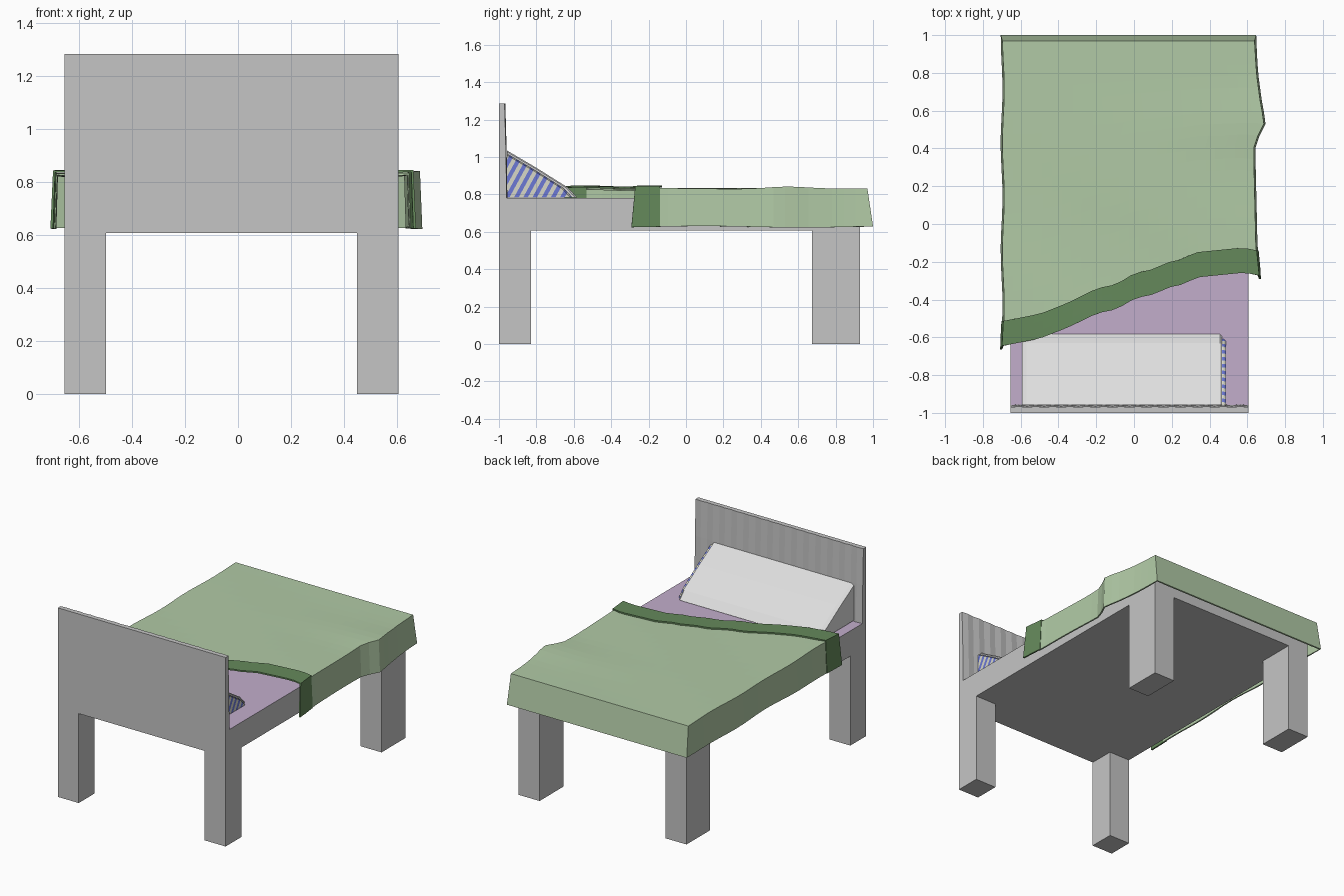
import bpy, bmesh, math
from mathutils import Vector

if "Cube" in bpy.data.objects:
    bpy.data.objects.remove(bpy.data.objects["Cube"])

def material(name, rgb):
    m = bpy.data.materials.new(name)
    m.diffuse_color = (*rgb, 1)
    m.use_nodes = True
    m.node_tree.nodes["Principled BSDF"].inputs["Base Color"].default_value = m.diffuse_color
    return m

GREY = material("grey frame", (0.56, 0.56, 0.56))
WHITE = material("white cotton", (0.73, 0.73, 0.73))
GREEN = material("light green", (0.44, 0.59, 0.38))
DARK = material("dark green", (0.13, 0.25, 0.105))
LILAC = material("lilac sheet", (0.54, 0.42, 0.60))
BLUE = material("blue stripe", (0.15, 0.19, 0.66))
CREAM = material("cream stripe", (0.68, 0.68, 0.58))

def finish(name, bm, *mats):
    me = bpy.data.meshes.new(name)
    bm.to_mesh(me)
    bm.free()
    for m in mats:
        me.materials.append(m)
    ob = bpy.data.objects.new(name, me)
    bpy.context.collection.objects.link(ob)
    return ob

def loft(rings):
    """Closed solid through a list of equal-length point rings."""
    bm = bmesh.new()
    vs = [[bm.verts.new(p) for p in r] for r in rings]
    n = len(vs[0])
    for a, b in zip(vs, vs[1:]):
        for i in range(n):
            bm.faces.new((a[i], a[(i + 1) % n], b[(i + 1) % n], b[i]))
    bm.faces.new(vs[0])
    bm.faces.new(vs[-1])
    bmesh.ops.recalc_face_normals(bm, faces=bm.faces)
    return bm

def box(x0, x1, y0, y1, z0, z1):
    return loft([[(x0, y0, z), (x1, y0, z), (x1, y1, z), (x0, y1, z)] for z in (z0, z1)])

def interp(pts, t):
    if t <= pts[0][0]:
        return pts[0][1]
    for (a, u), (b, v) in zip(pts, pts[1:]):
        if t <= b:
            return u + (v - u) * (t - a) / (b - a)
    return pts[-1][1]

XL, XR, DECK, RAIL = -0.655, 0.607, 0.78, 0.608

# Bed base with lilac sheet on its top face
bm = box(XL, XR, -1.0, 0.93, RAIL, DECK)
for f in bm.faces:
    f.material_index = 1 if f.normal.z > 0.5 else 0
finish("bed_base", bm, GREY, LILAC)

# Four square legs
for end, y0, y1 in (("head", -1.0, -0.83), ("foot", 0.675, 0.93)):
    for side, x0, x1 in (("left", XL, XL + 0.157), ("right", XR - 0.157, XR)):
        finish(f"{end}_{side}_leg", box(x0, x1, y0, y1, 0, RAIL + 0.001), GREY)

# Headboard: flat outside, faintly ribbed and tapered inside
def head_ring(z, y):
    n = 28
    ribs = [(XR + (XL - XR) * i / n, y + (0.002 if i % 2 else -0.002), z) for i in range(n + 1)]
    return [(XL, -1.0, z), (XR, -1.0, z)] + ribs
finish("headboard", loft([head_ring(DECK - 0.001, -0.957), head_ring(1.04, -0.961),
                          head_ring(1.285, -0.968)]), GREY)

# Pillow case: wedge leaning on the headboard
PROFILE = [(-0.957, 0.785), (-0.957, 1.035), (-0.80, 0.943), (-0.63, 0.836), (-0.583, 0.785)]
def wedge(x, s, drop=0.0):
    return [(x, -0.957 + (y + 0.957) * s, 0.783 + (z - 0.783) * s - drop) for y, z in PROFILE]
finish("pillow_case", loft([wedge(-0.592, 0.95), wedge(-0.57, 1.0), wedge(0.455, 1.0),
                            wedge(0.466, 0.97)]), WHITE)

# Pillow end poking out of the case, cut into stripes
bm = loft([wedge(0.44, 0.93), wedge(0.475, 0.93), wedge(0.487, 0.90)])
across, start, step = Vector((0, 0.88, -0.48)), Vector((0, -0.957, 1.03)), 0.0215
for i in range(1, 30):
    bmesh.ops.bisect_plane(bm, geom=bm.verts[:] + bm.edges[:] + bm.faces[:],
                           plane_co=start + across * step * i, plane_no=across)
for f in bm.faces:
    d = (f.calc_center_median() - start).dot(across)
    f.material_index = math.floor(d / (step * across.length)) % 2
finish("striped_pillow", bm, CREAM, BLUE)

# Blanket outlines
FOLD = [(-0.70, -0.515), (-0.5, -0.475), (-0.35, -0.415), (-0.2, -0.34), (-0.1, -0.32),
        (0, -0.26), (0.1, -0.24), (0.17, -0.205), (0.24, -0.19), (0.33, -0.15),
        (0.58, -0.125), (0.66, -0.142)]
RIGHT = [(-0.3, 0.662), (-0.12, 0.645), (0.4, 0.633), (0.46, 0.652), (0.54, 0.692),
         (0.62, 0.672), (0.8, 0.648), (0.97, 0.638)]

def cloth(name, y0, y1, rows, lift, foot, mat):
    """Sheet over the deck with hanging hems on both sides and, optionally, the foot."""
    bm = bmesh.new()
    cols = 26
    grid, hem = [], {}
    for j in range(rows + 1):
        row = []
        for i in range(cols + 1):
            u, v = i / cols, j / rows
            xn = -0.69 + 1.34 * u
            y = y0(xn) + (y1(xn) - y0(xn)) * v
            left = -0.692 + 0.005 * math.sin(11 * y)
            x = left + (interp(RIGHT, y) - left) * u
            z = 0.831 + lift + 0.003 * math.sin(5 * y + 4 * x) * (1 - max(0, y))
            z += 0.012 * u ** 3 * math.exp(-((y - 0.54) / 0.15) ** 2)
            p = bm.verts.new((x, y, z))
            row.append(p)
            ox = -1 if i == 0 else 1 if i == cols else 0
            oy = 0.03 if foot and j == rows else -0.02 if j == 0 else 0
            on_foot = foot and j == rows
            if ox or on_foot:
                hem[p] = bm.verts.new((x + 0.009 * ox, y + (oy if on_foot or not foot else 0),
                                       0.627 + 0.004 * math.sin(6 * y + 1)))
        grid.append(row)
    for a, b in zip(grid, grid[1:]):
        for i in range(cols):
            bm.faces.new((a[i], a[i + 1], b[i + 1], b[i]))
    lside = [r[0] for r in grid]
    rside = [r[-1] for r in reversed(grid)]
    paths = [lside + grid[-1][1:-1] + rside] if foot else [lside, rside]
    for path in paths:
        for p, q in zip(path, path[1:]):
            bm.faces.new((p, q, hem[q], hem[p]))
    ob = finish(name, bm, mat)
    m = ob.modifiers.new("thickness", "SOLIDIFY")
    m.thickness, m.offset = 0.01, -1
    return ob

# Green blanket and its dark turned-down edge
cloth("blanket", lambda x: interp(FOLD, x) - 0.02, lambda x: 0.97, 18, 0.0, True, GREEN)
cloth("blanket_border", lambda x: interp(FOLD, x) - 0.132, lambda x: interp(FOLD, x),
      3, 0.009, False, DARK).modifiers["thickness"].offset = -0.2
